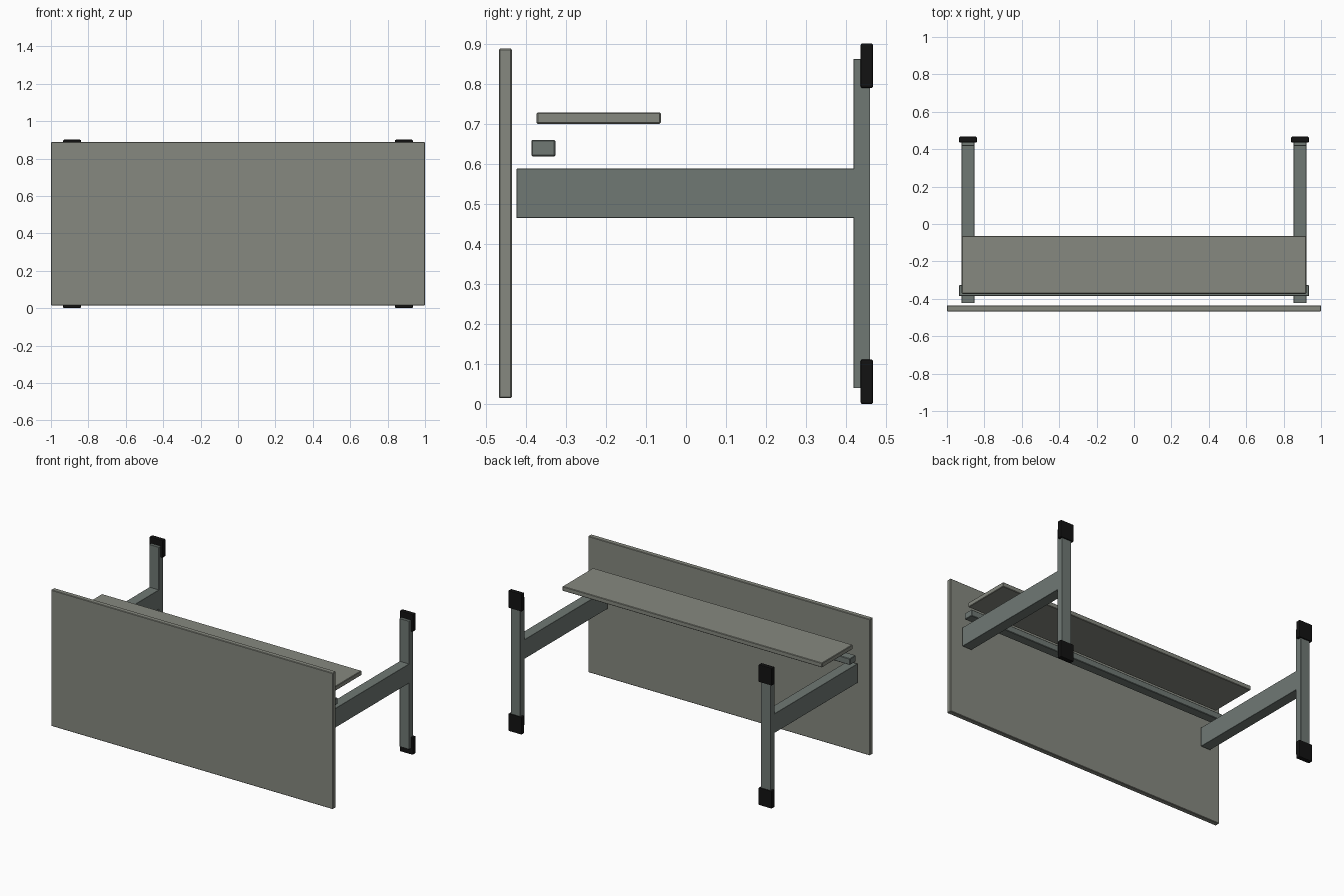
import bpy
import bmesh

if "Cube" in bpy.data.objects:
    bpy.data.objects.remove(bpy.data.objects["Cube"])

black = bpy.data.materials.new("black_rubber")
black.diffuse_color = (0.006, 0.006, 0.006, 1)
black.use_nodes = True
black.node_tree.nodes["Principled BSDF"].inputs["Base Color"].default_value = black.diffuse_color
top_grey = bpy.data.materials.new("warm_grey")
top_grey.diffuse_color = (0.24, 0.25, 0.215, 1)
top_grey.use_nodes = True
top_grey.node_tree.nodes["Principled BSDF"].inputs["Base Color"].default_value = top_grey.diffuse_color
frame_grey = bpy.data.materials.new("frame_grey")
frame_grey.diffuse_color = (0.16, 0.19, 0.175, 1)
frame_grey.use_nodes = True
frame_grey.node_tree.nodes["Principled BSDF"].inputs["Base Color"].default_value = frame_grey.diffuse_color


def box(name, x, y, z, mat, bevel=0.003, segments=1):
    """Box from (min, max) ranges, with softened edges."""
    bm = bmesh.new()
    bmesh.ops.create_cube(bm, size=1)
    for v in bm.verts:
        v.co = [(r[0] + r[1]) / 2 + c * (r[1] - r[0]) for r, c in zip((x, y, z), v.co)]
    bmesh.ops.bevel(bm, geom=bm.edges[:], offset=bevel, segments=segments,
                    profile=0.5, affect='EDGES')
    mesh = bpy.data.meshes.new(name)
    bm.to_mesh(mesh)
    bm.free()
    mesh.materials.append(mat)
    obj = bpy.data.objects.new(name, mesh)
    bpy.context.collection.objects.link(obj)
    return obj


# Upright tabletop panel, shelf and crossbar
box("tabletop", (-1, 1), (-0.467, -0.435), (0.015, 0.888), top_grey)
box("shelf", (-0.921, 0.921), (-0.373, -0.063), (0.70, 0.729), top_grey)
box("crossbar", (-0.935, 0.935), (-0.386, -0.326), (0.619, 0.66), frame_grey)

# Leg, foot bar and end caps on each side
for side, s in (("left", -1), ("right", 1)):
    bar_x = sorted((s * 0.854, s * 0.921))
    cap_x = sorted((s * 0.84, s * 0.935))
    box(side + "_leg", bar_x, (-0.423, 0.42), (0.465, 0.588), frame_grey, 0.001)
    box(side + "_foot_bar", bar_x, (0.418, 0.46), (0.04, 0.862), frame_grey, 0.001)
    for end, z in (("lower", (0, 0.112)), ("upper", (0.789, 0.901))):
        box(f"{side}_{end}_foot_cap", cap_x, (0.436, 0.467), z, black, 0.005, 2)
